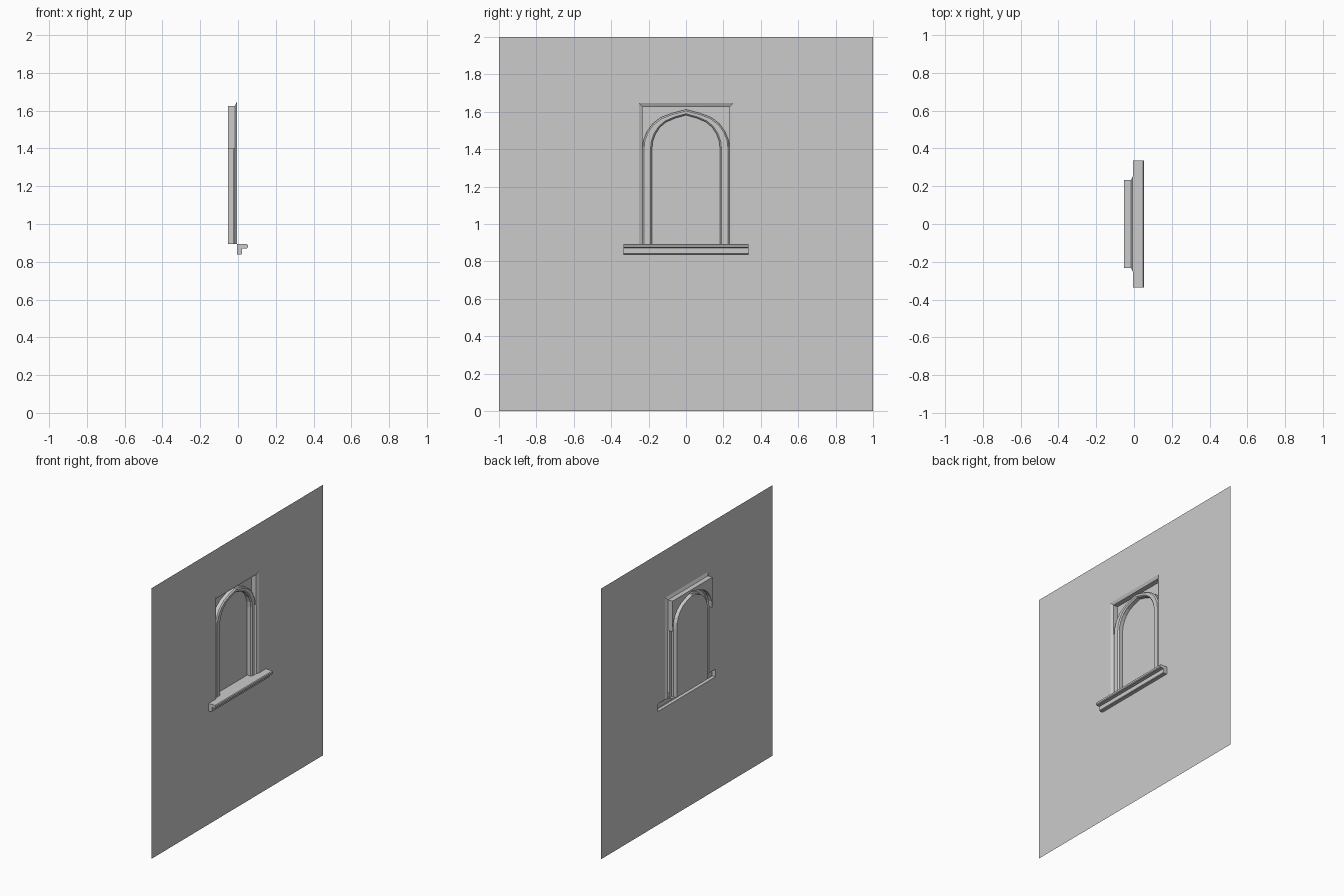
import bpy

if "Cube" in bpy.data.objects:
    bpy.data.objects.remove(bpy.data.objects["Cube"])

WALL, LIP, BACK = -0.006, -0.016, -0.052   # depths along x
SILL_TOP, SILL_LOW, SPRING = 0.894, 0.838, 1.40
SILL_HALF = 0.335
OUT_W, OUT_TOP = 0.252, 1.647              # splay outer edge
IN_W, IN_TOP = 0.233, 1.626                # splay inner edge


def make(name, verts, faces):
    me = bpy.data.meshes.new(name)
    me.from_pydata(verts, [], faces)
    me.validate()
    ob = bpy.data.objects.new(name, me)
    bpy.context.collection.objects.link(ob)
    return ob


def loft(name, loops, closed=False):
    """Bridge a list of equally long point loops with quads."""
    n = len(loops[0])
    verts = [p for loop in loops for p in loop]
    faces = []
    for i in range(len(loops) - 1):
        for j in range(n if closed else n - 1):
            k = (j + 1) % n
            faces.append((i * n + j, i * n + k, (i + 1) * n + k, (i + 1) * n + j))
    return make(name, verts, faces)


def plate(name, outline, x):
    return make(name, [(x, y, z) for y, z in outline], [tuple(range(len(outline)))])


def mirrored(half):
    """Complete an outline that runs on the +y side, mirrored in y = 0."""
    return half + [(-y, z) for y, z in reversed(half) if y > 1e-6]


ARCH = [(1, 0), (0.975, 0.23), (0.90, 0.44), (0.77, 0.64),
        (0.58, 0.80), (0.32, 0.91), (0, 1)]


def arch(w, rise):
    return mirrored([(w * u, SPRING + rise * v) for u, v in ARCH])


def arch_with_legs(w, rise):
    return [(w, SILL_TOP)] + arch(w, rise) + [(-w, SILL_TOP)]


def door_rect(w, top, low, x):
    return [(x, w, low), (x, w, top), (x, -w, top), (x, -w, low)]


# Wall sheet with the opening cut out, as two mirrored halves
half = [(0, 0), (1, 0), (1, 2), (0, 2), (0, OUT_TOP), (OUT_W, OUT_TOP),
        (OUT_W, SILL_TOP), (SILL_HALF, SILL_TOP), (SILL_HALF, SILL_LOW), (0, SILL_LOW)]
plate("wall_right", half, WALL)
plate("wall_left", [(-y, z) for y, z in reversed(half)], WALL)

# Splayed surround
loft("splay", [door_rect(OUT_W, OUT_TOP, SILL_TOP, WALL),
               door_rect(IN_W, IN_TOP, SILL_TOP, LIP)])

# Recess sides above the springing line, and the spandrel behind the arch
loft("recess_sides", [door_rect(IN_W, IN_TOP, SPRING, LIP),
                      door_rect(IN_W, IN_TOP, SPRING, BACK)])
plate("spandrel", arch(IN_W, 0.212) + [(-IN_W, IN_TOP), (IN_W, IN_TOP)], BACK)

# Arch moulding: outer side, chamfer, flat face, chamfer, inner reveal
CH = LIP - 0.008
frame = [(IN_W, 0.212, CH), (0.225, 0.204, LIP), (0.190, 0.190, LIP),
         (0.182, 0.182, CH), (0.182, 0.182, BACK)]
loft("arch_frame", [[(x, y, z) for y, z in arch_with_legs(w, r)] for w, r, x in frame])
loft("arch_outer_side", [[(x, y, z) for y, z in arch(IN_W, 0.212)] for x in (BACK, CH)])

# Window pane
plate("pane", arch_with_legs(0.182, 0.182), BACK)

# Inner ledge under the window
make("inner_ledge", [(WALL, -OUT_W, SILL_TOP), (WALL, OUT_W, SILL_TOP), (LIP, IN_W, SILL_TOP),
                     (BACK, 0.182, SILL_TOP), (BACK, -0.182, SILL_TOP), (LIP, -IN_W, SILL_TOP)],
     [tuple(range(6))])

# Sill: L-shaped profile with a chamfered nose, open at the back
prof = [(WALL, SILL_TOP), (0.047, SILL_TOP), (0.052, 0.889), (0.052, 0.876), (0.047, 0.871),
        (0.022, 0.871), (0.022, 0.842), (0.018, SILL_LOW), (WALL, SILL_LOW)]
sill = loft("sill", [[(x, y, z) for x, z in prof] for y in (-SILL_HALF, SILL_HALF)])
for name, y in (("sill_end_left", -SILL_HALF), ("sill_end_right", SILL_HALF)):
    make(name, [(x, y, z) for x, z in prof], [tuple(range(len(prof)))])
